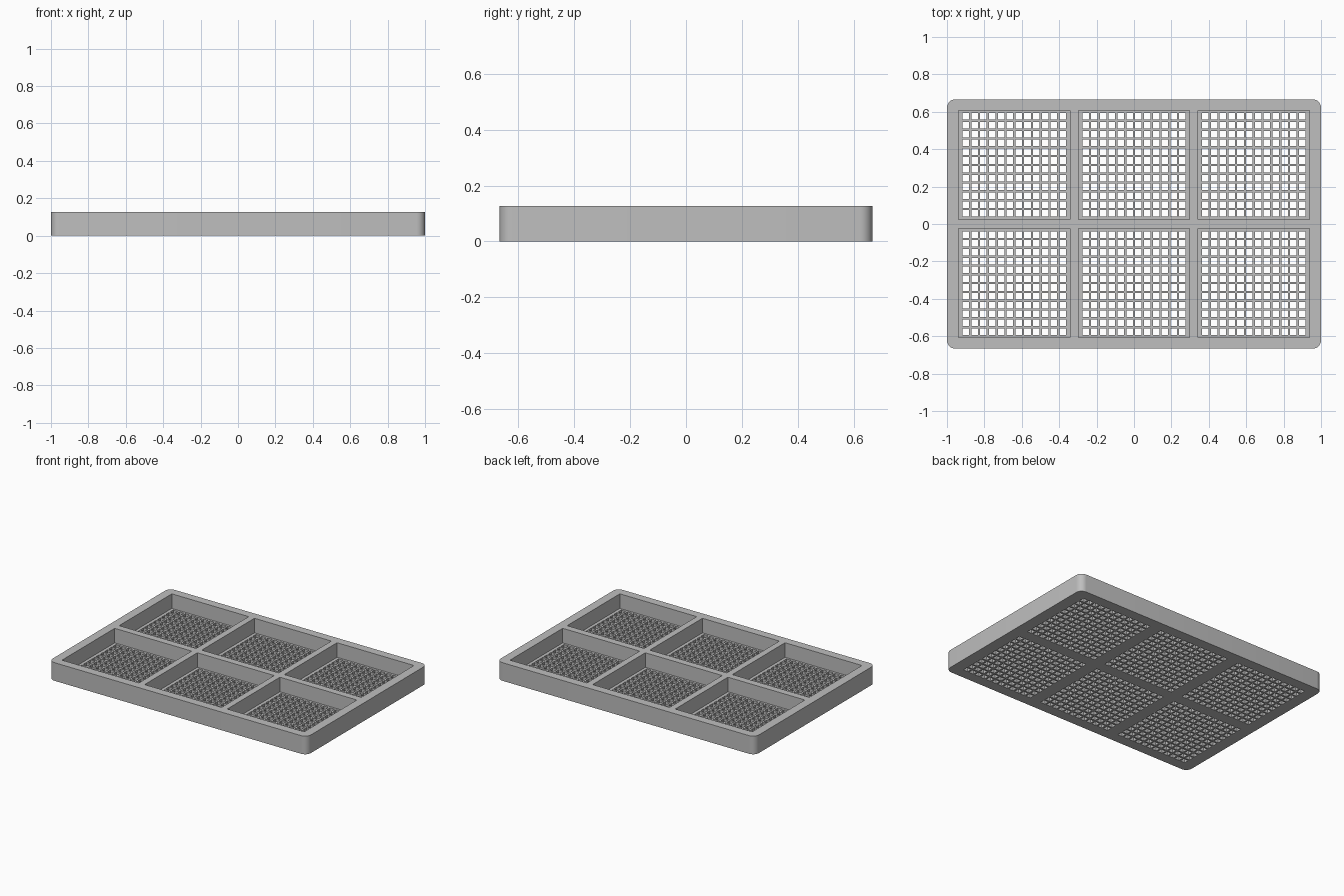
import bpy, bmesh, math
from mathutils import Matrix, Vector

cube = bpy.data.objects.get("Cube")
if cube:
    bpy.data.objects.remove(cube, do_unlink=True)

# Overall sizes
LENGTH, WIDTH, HEIGHT = 2.0, 1.333, 0.127
FLOOR = 0.025
CORNER = 0.045
POCKET = (0.596, 0.583)
PITCH = (0.64, 0.632)
HOLE, HOLE_PITCH, HOLES = 0.035, 0.0471, 12

grey = bpy.data.materials.new("plain grey")
grey.use_nodes = True
grey.diffuse_color = (0.52, 0.52, 0.52, 1)
grey.node_tree.nodes["Principled BSDF"].inputs["Base Color"].default_value = grey.diffuse_color


def add_box(bm, x, y, sx, sy, z0, z1):
    place = Matrix.Translation((x, y, (z0 + z1) / 2)) @ Matrix.Diagonal((sx, sy, z1 - z0, 1))
    bmesh.ops.create_cube(bm, size=1, matrix=place)


def make_object(name, bm):
    mesh = bpy.data.meshes.new(name)
    bm.to_mesh(mesh)
    bm.free()
    mesh.materials.append(grey)
    obj = bpy.data.objects.new(name, mesh)
    bpy.context.collection.objects.link(obj)
    return obj


# Solid block with rounded upright corners
bm = bmesh.new()
add_box(bm, 0, 0, LENGTH, WIDTH, 0, HEIGHT)
upright = [e for e in bm.edges if abs(e.verts[0].co.z - e.verts[1].co.z) > 0.01]
bmesh.ops.bevel(bm, geom=upright, offset=CORNER, segments=8, profile=0.5, affect='EDGES')
tray = make_object("tray", bm)

# Cutters for the six compartments and their drain holes
pockets, holes = bmesh.new(), bmesh.new()
steps = [(i - (HOLES - 1) / 2) * HOLE_PITCH for i in range(HOLES)]
for col in (-1, 0, 1):
    for row in (-0.5, 0.5):
        cx, cy = col * PITCH[0], row * PITCH[1]
        add_box(pockets, cx, cy, *POCKET, FLOOR, HEIGHT + 0.1)
        for dx in steps:
            for dy in steps:
                add_box(holes, cx + dx, cy + dy, HOLE, HOLE, -0.05, FLOOR + 0.03)

# Cut the tray
bpy.context.view_layer.objects.active = tray
tray.select_set(True)
for name, cutter_bm in (("compartment_cutter", pockets), ("drain_hole_cutter", holes)):
    cutter = make_object(name, cutter_bm)
    cutter.hide_render = True
    cut = tray.modifiers.new(name, 'BOOLEAN')
    cut.operation = 'DIFFERENCE'
    cut.solver = 'EXACT'
    cut.object = cutter
    bpy.ops.object.modifier_apply(modifier=cut.name)
    bpy.data.objects.remove(cutter, do_unlink=True)

# Smooth corners, sharp rims
bpy.ops.object.shade_smooth_by_angle(angle=math.radians(30))
